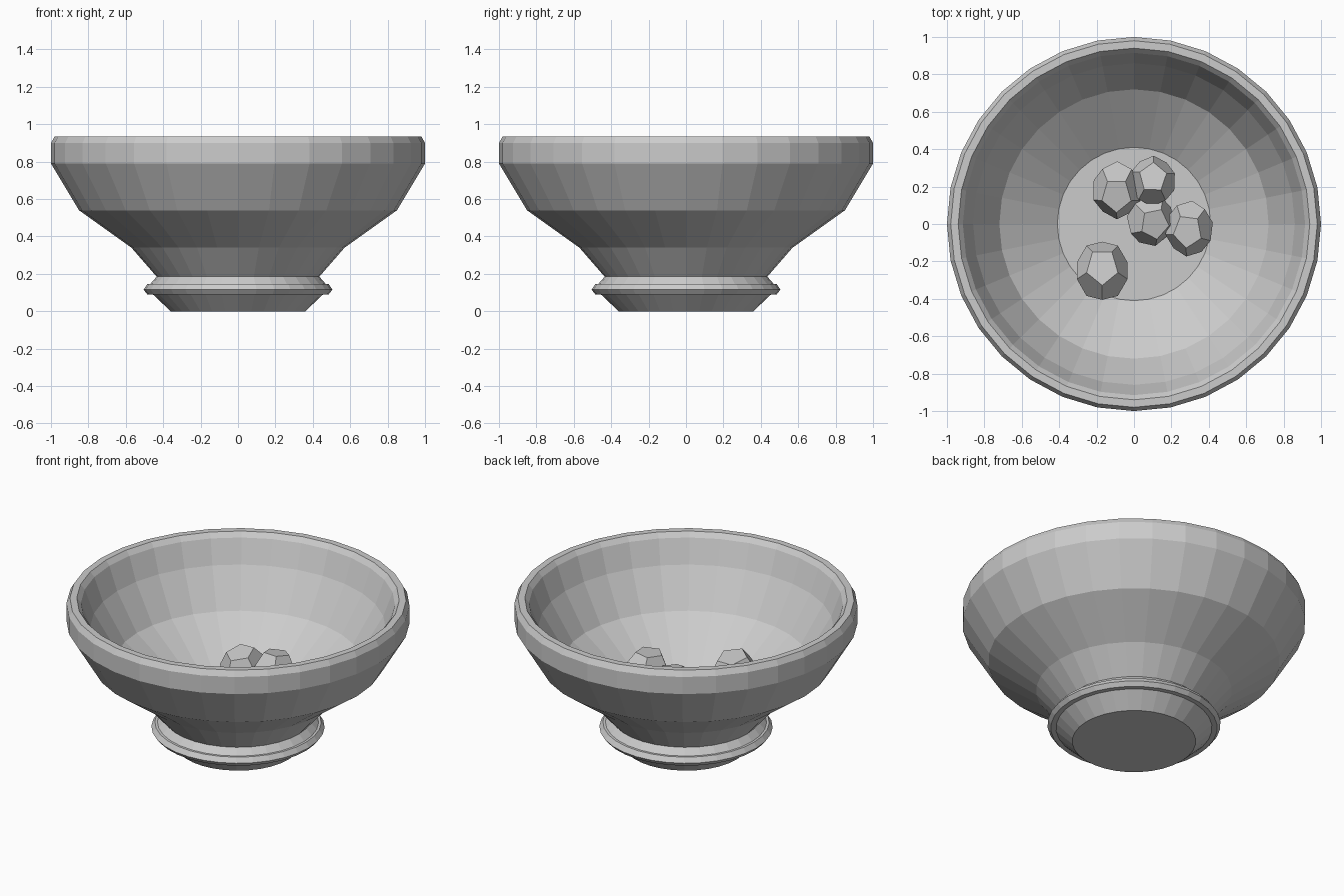
import bpy, bmesh, math
from mathutils import Matrix, Vector, Euler

cube = bpy.data.objects.get("Cube")
if cube:
    bpy.data.objects.remove(cube, do_unlink=True)

SEGMENTS = 32

grey = bpy.data.materials.new("stone_grey")
grey.use_nodes = True
colour = (0.6, 0.6, 0.6, 1)
grey.diffuse_color = colour
grey.node_tree.nodes["Principled BSDF"].inputs["Base Color"].default_value = colour


def add_object(name, bm):
    bmesh.ops.recalc_face_normals(bm, faces=bm.faces[:])
    mesh = bpy.data.meshes.new(name)
    bm.to_mesh(mesh)
    bm.free()
    mesh.materials.append(grey)
    obj = bpy.data.objects.new(name, mesh)
    bpy.context.collection.objects.link(obj)
    return obj


def lathe(name, profile):
    """Revolve (radius, height) points; the two ends are closed with flat caps."""
    bm = bmesh.new()
    rings = []
    for r, z in profile:
        angles = [math.tau * i / SEGMENTS for i in range(SEGMENTS)]
        rings.append([bm.verts.new((r * math.cos(a), r * math.sin(a), z)) for a in angles])
    for low, high in zip(rings, rings[1:]):
        for i in range(SEGMENTS):
            j = (i + 1) % SEGMENTS
            bm.faces.new((low[i], low[j], high[j], high[i]))
    bm.faces.new(rings[0])
    bm.faces.new(rings[-1])
    return add_object(name, bm)


def pebble(name, centre, size, turn):
    """Twelve-sided stone: the hull of an icosahedron's face centres."""
    ico = bmesh.new()
    bmesh.ops.create_icosphere(ico, subdivisions=1, radius=1)
    points = [f.calc_center_median().normalized() for f in ico.faces]
    ico.free()
    bm = bmesh.new()
    for p in points:
        bm.verts.new(p)
    bmesh.ops.convex_hull(bm, input=bm.verts[:])
    bmesh.ops.dissolve_limit(bm, angle_limit=0.05, verts=bm.verts[:], edges=bm.edges[:])
    matrix = (Matrix.Translation(Vector(centre)) @ Matrix.Diagonal((*size, 1))
              @ Euler(turn).to_matrix().to_4x4())
    bmesh.ops.transform(bm, matrix=matrix, verts=bm.verts[:])
    return add_object(name, bm)


# Bowl: foot, foot ring, flared wall, bevelled rim, inner wall and floor
foot = [(0.36, 0), (0.455, 0.09), (0.485, 0.09), (0.505, 0.115),
        (0.485, 0.145), (0.47, 0.145), (0.435, 0.185)]
wall = [(0.57, 0.34), (0.85, 0.54), (1.0, 0.79), (1.0, 0.9)]
rim = [(0.98, 0.935), (0.94, 0.935), (0.915, 0.905)]
inside = [(0.86, 0.757), (0.72, 0.525), (0.41, 0.3)]
lathe("bowl", foot + wall + rim + inside)

# Loose stones on the bowl floor
stones = [
    ((-0.09, 0.18, 0.40), (0.135, 0.155, 0.14), (0.2, -0.1, 0.3)),
    ((0.1, 0.23, 0.41), (0.125, 0.135, 0.145), (-0.1, 0.15, 0.9)),
    ((0.09, 0.02, 0.37), (0.13, 0.14, 0.13), (0.25, 0.1, 0.5)),
    ((0.295, -0.025, 0.4), (0.13, 0.15, 0.13), (0.1, -0.1, 0.2)),
    ((-0.17, -0.25, 0.41), (0.145, 0.165, 0.145), (-0.15, 0.05, 0.31)),
]
for i, (centre, size, turn) in enumerate(stones, 1):
    pebble(f"stone_{i}", centre, size, turn)
